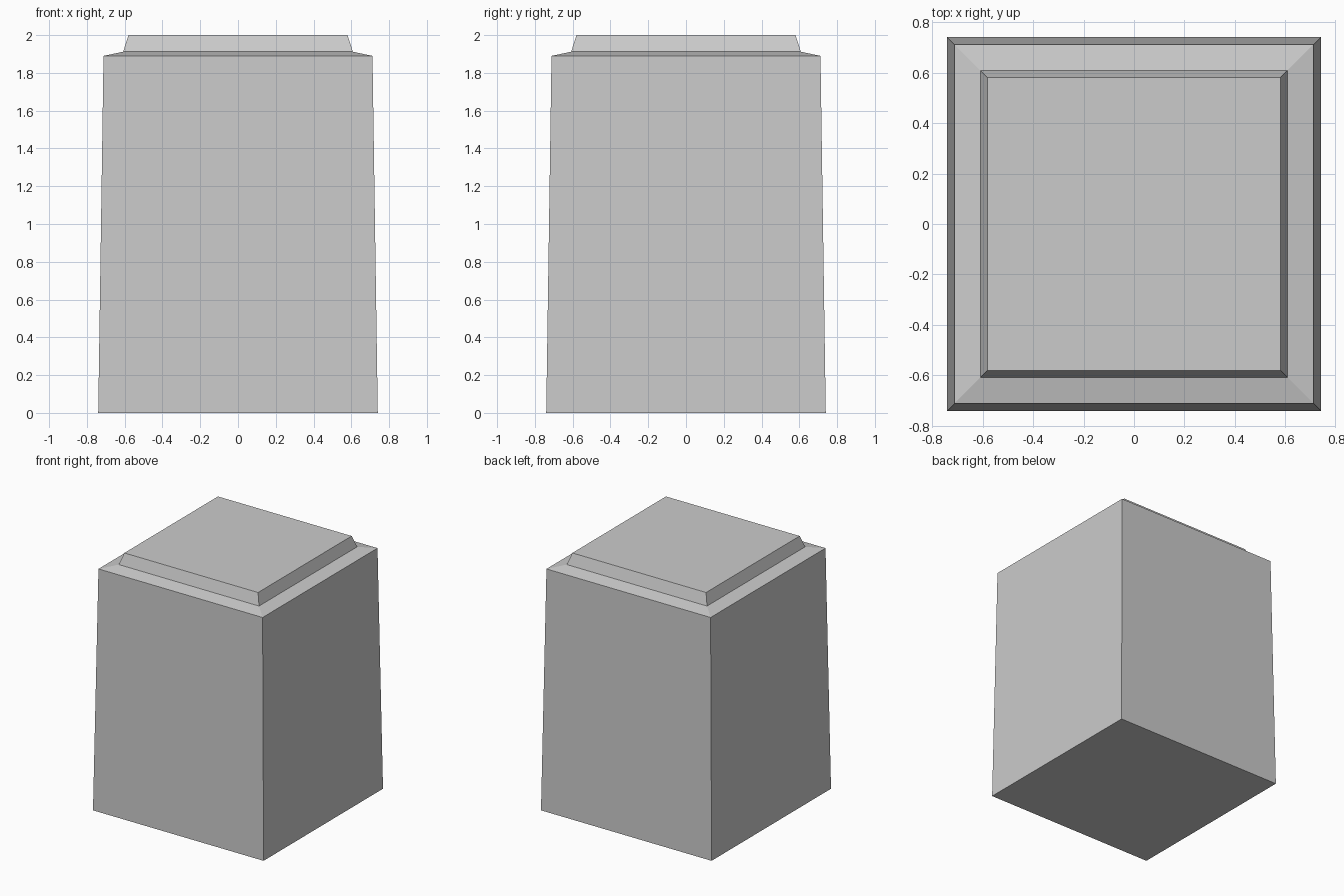
import bpy
import bmesh

if "Cube" in bpy.data.objects:
    bpy.data.objects.remove(bpy.data.objects["Cube"])

# Square profile of the block: (half width, height), bottom to top
PROFILE = [(0.74, 0.0), (0.712, 1.89), (0.608, 1.912), (0.58, 2.0)]


def square_loft(name, profile):
    bm = bmesh.new()
    rings = [[bm.verts.new((sx * h, sy * h, z))
              for sx, sy in ((-1, -1), (1, -1), (1, 1), (-1, 1))]
             for h, z in profile]
    for low, high in zip(rings, rings[1:]):
        for i in range(4):
            j = (i + 1) % 4
            bm.faces.new((low[i], low[j], high[j], high[i]))
    # Bottom and top caps
    bm.faces.new(rings[0][::-1])
    bm.faces.new(rings[-1])
    bmesh.ops.recalc_face_normals(bm, faces=bm.faces)
    mesh = bpy.data.meshes.new(name)
    bm.to_mesh(mesh)
    bm.free()
    obj = bpy.data.objects.new(name, mesh)
    bpy.context.collection.objects.link(obj)
    return obj


# Tapered block with sloped shoulder and raised cap
square_loft("tapered_pedestal_block", PROFILE)
